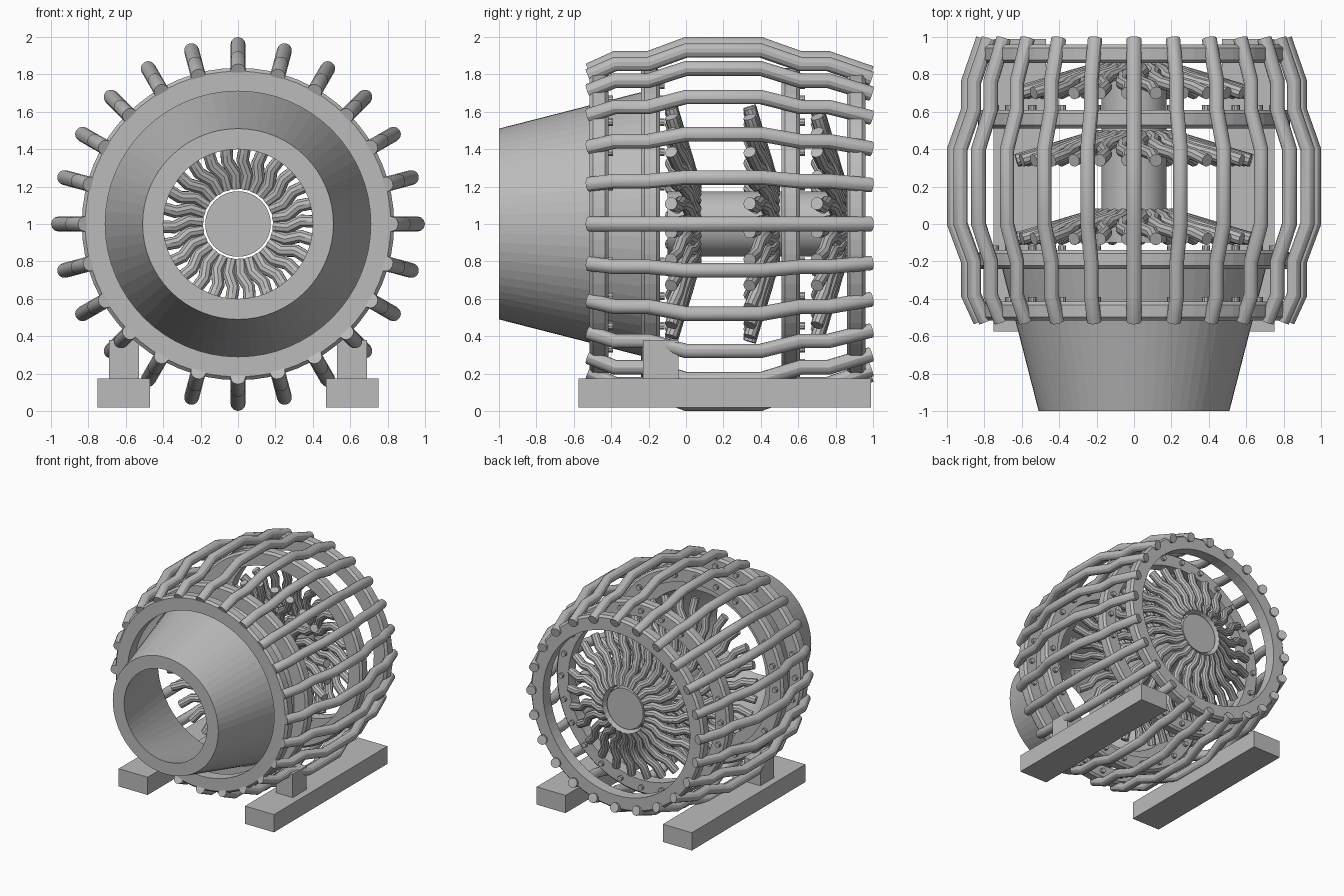
import bpy, bmesh, math
from mathutils import Vector

cube = bpy.data.objects.get("Cube")
if cube:
    bpy.data.objects.remove(cube, do_unlink=True)

steel = bpy.data.materials.new("grey_steel")
steel.use_nodes = True
steel.diffuse_color = (0.5, 0.5, 0.5, 1)
steel.node_tree.nodes["Principled BSDF"].inputs["Base Color"].default_value = (0.5, 0.5, 0.5, 1)

TAU = 2 * math.pi
AXIS_Z = 1.0


def polar(r, angle, y):
    return Vector((r * math.cos(angle), y, AXIS_Z + r * math.sin(angle)))


def finish(name, bm, smooth=False):
    bmesh.ops.recalc_face_normals(bm, faces=bm.faces)
    mesh = bpy.data.meshes.new(name)
    bm.to_mesh(mesh)
    bm.free()
    mesh.materials.append(steel)
    obj = bpy.data.objects.new(name, mesh)
    bpy.context.collection.objects.link(obj)
    if smooth:
        bpy.ops.object.select_all(action="DESELECT")
        obj.select_set(True)
        bpy.context.view_layer.objects.active = obj
        bpy.ops.object.shade_smooth_by_angle(angle=math.radians(30))
    return obj


def lathe(name, profile, sides=64):
    """Closed (radius, y) profile turned about the engine axis."""
    bm = bmesh.new()
    loops = [[bm.verts.new(polar(r, TAU * i / sides, y)) for r, y in profile]
             for i in range(sides)]
    n = len(profile)
    for i in range(sides):
        a, b = loops[i], loops[(i + 1) % sides]
        for j in range(n):
            k = (j + 1) % n
            bm.faces.new((a[j], a[k], b[k], b[j]))
    return finish(name, bm)


def tube(bm, points, radius, side, sides=10):
    """Capped round rod through points; side is a fixed reference direction."""
    loops = []
    for i, p in enumerate(points):
        d = (points[min(i + 1, len(points) - 1)] - points[max(i - 1, 0)]).normalized()
        u = (side - d * side.dot(d)).normalized()
        v = d.cross(u)
        loops.append([bm.verts.new(p + radius * (u * math.cos(TAU * k / sides)
                                                 + v * math.sin(TAU * k / sides)))
                      for k in range(sides)])
    for a, b in zip(loops, loops[1:]):
        for k in range(sides):
            m = (k + 1) % sides
            bm.faces.new((a[k], a[m], b[m], b[k]))
    bm.faces.new(loops[0])
    bm.faces.new(loops[-1])


def box(name, low, high):
    bm = bmesh.new()
    bmesh.ops.create_cube(bm, size=1)
    for v in bm.verts:
        v.co = [l + (c + 0.5) * (h - l) for c, l, h in zip(v.co, low, high)]
    return finish(name, bm)


# Hollow tapered nozzle
lathe("nozzle", [(0.51, -1), (0.71, -0.22), (0.62, -0.22), (0.40, -1)])

# Support rings with chamfered rims, and bolts on their rear faces
for name, y in (("front", -0.465), ("second", -0.19), ("third", 0.56), ("rear", 0.91)):
    h, c = 0.05, 0.018
    lathe(name + "_ring", [(0.71, y - h), (0.835 - c, y - h), (0.835, y - h + c),
                           (0.835, y + h - c), (0.835 - c, y + h), (0.71, y + h)])
    if name != "rear":
        bm = bmesh.new()
        for i in range(24):
            a = TAU * i / 24
            tube(bm, [polar(0.77, a, y), polar(0.77, a, y + h + 0.025)], 0.022, Vector((1, 0, 0)))
        finish(name + "_ring_bolts", bm)

# Cage of bent bars
bar_path = [(0.82, -0.52), (0.885, -0.38), (0.885, -0.2), (0.96, 0),
            (0.96, 0.4), (0.885, 0.61), (0.885, 0.76), (0.805, 0.99)]
bm = bmesh.new()
for i in range(24):
    a = TAU * i / 24
    tangent = Vector((-math.sin(a), 0, math.cos(a)))
    tube(bm, [polar(r, a, y) for r, y in bar_path], 0.04, tangent, 12)
finish("cage_bars", bm, True)

# Central shaft
bm = bmesh.new()
tube(bm, [Vector((0, -0.1, AXIS_Z)), Vector((0, 0.84, AXIS_Z))], 0.175, Vector((1, 0, 0)), 48)
finish("shaft", bm, True)

# Three fans of kinked blades leaning forward
COUNT = 26
blade_path = [(0.195, 0.0), (0.27, 0.0), (0.34, 0.04), (0.45, 0.04), (0.52, 0.0), (0.63, 0.0)]
for name, y in (("front", -0.08), ("middle", 0.34), ("rear", 0.70)):
    bm = bmesh.new()
    for i in range(COUNT):
        a = math.radians(10) + TAU * i / COUNT
        tangent = Vector((-math.sin(a), 0, math.cos(a)))
        pts = [polar(r, a, y + 0.13 * (0.63 - r) / 0.435) + tangent * t for r, t in blade_path]
        tube(bm, pts, 0.035, Vector((0, 1, 0)))
    finish(name + "_fan", bm, True)

# Skids with one post each
for name, s in (("left", 1), ("right", -1)):
    xs = sorted((0.47 * s, 0.75 * s))
    box(name + "_skid", (xs[0], -0.575, 0.02), (xs[1], 0.99, 0.175))
    xs = sorted((0.53 * s, 0.69 * s))
    box(name + "_post", (xs[0], -0.23, 0.175), (xs[1], -0.04, 0.38))
